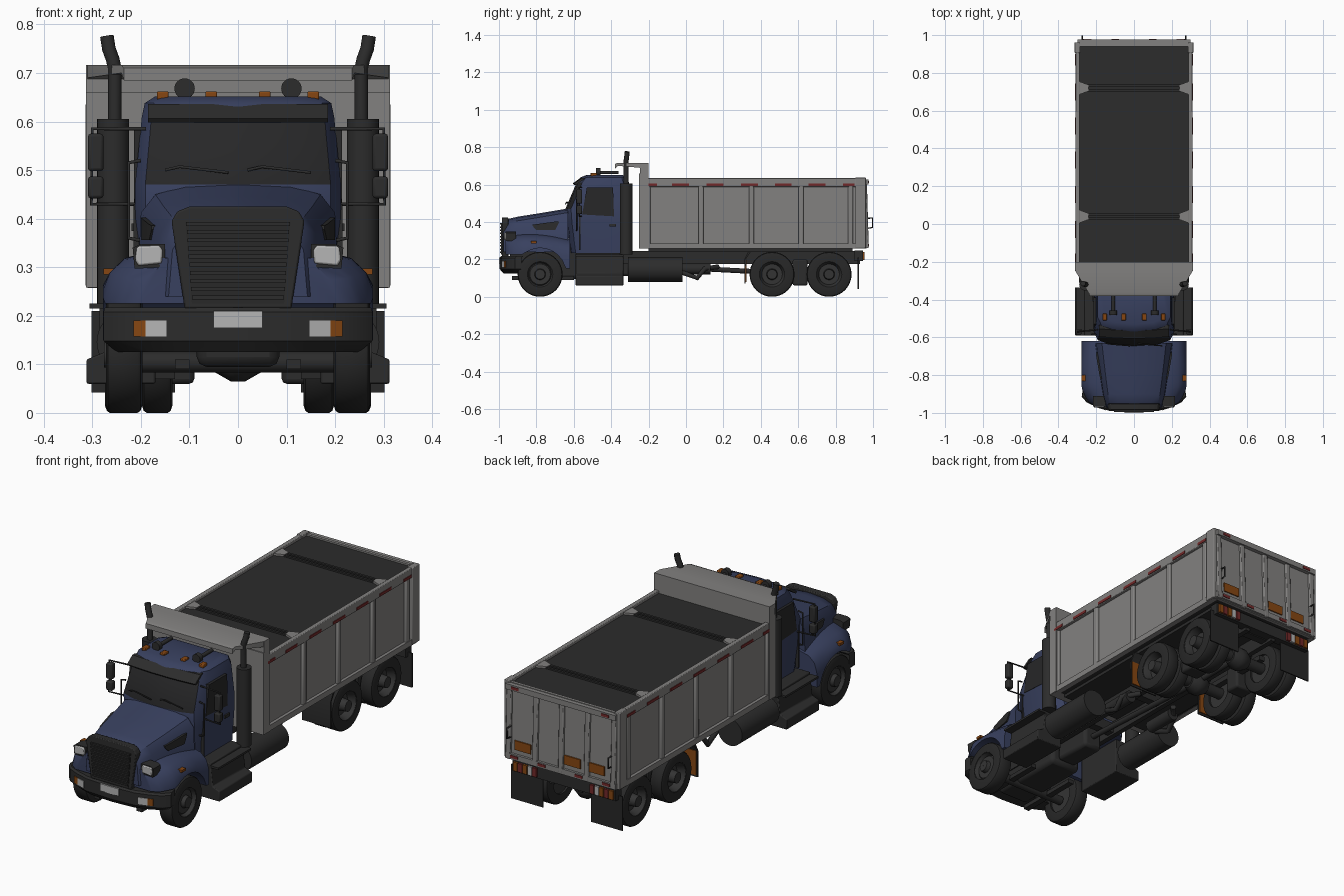
import bpy, bmesh, math
from mathutils import Vector

if "Cube" in bpy.data.objects:
    bpy.data.objects.remove(bpy.data.objects["Cube"])


def colour(name, r, g, b):
    m = bpy.data.materials.new(name)
    m.diffuse_color = (r, g, b, 1)
    m.use_nodes = True
    m.node_tree.nodes["Principled BSDF"].inputs["Base Color"].default_value = m.diffuse_color
    return m


BLUE = colour("cab blue", .04, .052, .115)
GREY = colour("bed grey", .225, .22, .215)
DARK = colour("dark plastic", .025, .025, .025)
TYRE = colour("tyre black", .021, .021, .021)
RIM = colour("rim grey", .034, .034, .034)
GLASS = colour("dark glass", .02, .02, .021)
WHITE = colour("lamp white", .46, .46, .46)
ORANGE = colour("amber", .24, .062, .006)
RED = colour("red", .17, .022, .022)


def finish(name, bm, mats, bevel=0, mir=False, rule=None):
    bmesh.ops.recalc_face_normals(bm, faces=bm.faces)
    if rule:
        for f in bm.faces:
            f.material_index = rule(f)
    me = bpy.data.meshes.new(name)
    bm.to_mesh(me)
    bm.free()
    for m in (mats if isinstance(mats, tuple) else (mats,)):
        me.materials.append(m)
    ob = bpy.data.objects.new(name, me)
    bpy.context.collection.objects.link(ob)
    bpy.ops.object.select_all(action='DESELECT')
    ob.select_set(True)
    bpy.context.view_layer.objects.active = ob
    bpy.ops.object.shade_smooth_by_angle(angle=math.radians(35))
    if bevel:
        b = ob.modifiers.new("bevel", 'BEVEL')
        b.width, b.segments = bevel, 2
    if mir:
        ob.modifiers.new("mirror", 'MIRROR')
    return ob


def loft(name, sections, mats, closed=False, **kw):
    """Skin a row of closed outlines; the ends are capped unless the row is closed."""
    bm = bmesh.new()
    rings = [[bm.verts.new(p) for p in s] for s in sections]
    n = len(rings[0])
    pairs = list(zip(rings, rings[1:])) + ([(rings[-1], rings[0])] if closed else [])
    for a, b in pairs:
        for i in range(n):
            bm.faces.new((a[i], a[(i + 1) % n], b[(i + 1) % n], b[i]))
    if not closed:
        bm.faces.new(rings[0])
        bm.faces.new(rings[-1])
    return finish(name, bm, mats, **kw)


def box(name, x, y, z, mats, **kw):
    return loft(name, [[(x[0], y[0], h), (x[1], y[0], h), (x[1], y[1], h), (x[0], y[1], h)] for h in z], mats, **kw)


def prism(name, pts, lo, hi, axis, mats, **kw):
    """Extrude a 2D outline along one axis."""
    def put(p, d):
        q = list(p)
        q.insert(axis, d)
        return tuple(q)
    return loft(name, [[put(p, d) for p in pts] for d in (lo, hi)], mats, **kw)


def lathe(name, prof, centre, axis, mats, n=36, **kw):
    """Spin (radius, offset) points about an axis through centre."""
    secs = []
    for i in range(n):
        a = 2 * math.pi * i / n
        ring = []
        for r, d in prof:
            p = [r * math.cos(a), r * math.sin(a)]
            p.insert(axis, d)
            ring.append(Vector(p) + Vector(centre))
        secs.append(ring)
    return loft(name, secs, mats, closed=True, **kw)


def cyl(name, r, centre, half, axis, mats, n=24, **kw):
    return lathe(name, [(.0005, -half), (r, -half), (r, half), (.0005, half)], centre, axis, mats, n, **kw)


def tube(name, pts, r, mats, mir=True):
    cu = bpy.data.curves.new(name, 'CURVE')
    cu.dimensions, cu.bevel_depth, cu.bevel_resolution, cu.use_fill_caps = '3D', r, 3, True
    sp = cu.splines.new('POLY')
    sp.points.add(len(pts) - 1)
    for p, q in zip(sp.points, pts):
        p.co = (*q, 1)
    cu.materials.append(mats)
    ob = bpy.data.objects.new(name, cu)
    bpy.context.collection.objects.link(ob)
    if mir:
        ob.modifiers.new("mirror", 'MIRROR')


# Cab: plan outlines stacked by height, windscreen picked out by direction
def plan(z, yf, w, yb):
    half = [(.01, yf), (.6 * w, yf + .008), (.9 * w, yf + .03), (w, yf + .07), (w, yb - .03), (w - .025, yb)]
    return [(x, y, z) for x, y in half] + [(-x, y, z) for x, y in reversed(half)]


loft("cab", [plan(.235, -.62, .20, -.30), plan(.40, -.64, .212, -.30), plan(.47, -.645, .212, -.30),
             plan(.61, -.585, .198, -.305), plan(.638, -.565, .192, -.315), plan(.652, -.53, .17, -.34)], (BLUE, GLASS),
     rule=lambda f: int(.47 < f.calc_center_median().z < .61 and f.normal.y < -.45))
prism("door_window", [(-.555, .44), (-.385, .43), (-.39, .585), (-.53, .585)], .198, .214, 0, GLASS, mir=True)
prism("door_seam", [(-.572, .25), (-.565, .25), (-.565, .43), (-.572, .43)], .2, .215, 0, DARK, mir=True)
box("door_handle", (.205, .219), (-.41, -.375), (.375, .39), DARK, mir=True)
loft("sun_visor", [[(x, y + .28 * x * x + .006, z) for y, z in ((-.605, .598), (-.612, .606), (-.57, .636), (-.55, .636))]
                   for x in (-.185, -.12, -.05, .05, .12, .185)], DARK)
for s, x in ((-1, -.02), (-1, .15)):
    tube("wiper", [(x, -.645, .495), (x - .1, -.637, .507), (x - .13, -.632, .50)], .003, DARK, False)

# Roof lamps and horns
for x in (.055, .155):
    box("roof_marker", (x - .012, x + .012), (-.51, -.475), (.645, .662), ORANGE, mir=True, bevel=.003)
cyl("roof_lamp", .021, (.11, -.47, .668), .012, 1, DARK, mir=True)
cyl("horn", .009, (.11, -.42, .664), .06, 1, DARK, n=12, mir=True)


# Hood: arched sections from nose to windscreen
def arch(y, zt, w):
    half = [(.01, zt), (.55 * w, zt - .006), (.85 * w, zt - .022), (w, zt - .06), (w + .008, .24)]
    return [(x, y, z) for x, z in half] + [(-x, y, z) for x, z in reversed(half)]


loft("hood", [arch(-.975, .395, .135), arch(-.955, .415, .148), arch(-.90, .428, .162),
              arch(-.78, .447, .18), arch(-.63, .472, .2)], BLUE)
loft("hood_vent", [[(w, y, a), (w, y, b), (w - .03, y, b), (w - .03, y, a)] for w, y, a, b in
                   ((.178, -.82, .378, .386), (.183, -.80, .356, .388), (.2, -.70, .356, .402), (.2, -.68, .394, .402))],
     DARK, mir=True)

# Front fenders: arched over the wheel
fenders = []
for i in range(17):
    y = -.965 + .345 * i / 16
    d = .14 ** 2 - (y + .78) ** 2
    zb = max(.12 + math.sqrt(max(d, 0)), .225 if y < -.78 else .15)
    t = i / 16
    zt = .295 + .03 * math.sin(math.pi * min(1, .15 + t * .8))
    xo = .205 + .073 * min(1, math.sqrt(t * 3.5))
    fenders.append([(.10, y, zb), (.10, y, zt + .01), (.17, y, zt + .01), (xo - .045, y, zt - .006),
                    (xo - .014, y, zt - .035), (xo, y, max(zb + .004, zt - .085)), (xo, y, zb)])
loft("front_fender", fenders, BLUE, mir=True)
prism("headlight", [(.157, .308), (.205, .303), (.212, .315), (.208, .343), (.162, .345), (.155, .335)], -.972, -.92, 1,
      WHITE, bevel=.004, mir=True)
prism("headlight_housing", [(.15, .30), (.213, .297), (.217, .34), (.2, .348), (.15, .348)], -.965, -.91, 1, DARK, mir=True)
box("fender_marker", (.25, .277), (-.83, -.80), (.285, .297), ORANGE, mir=True)

# Grille with bars
prism("grille_surround", [(-.11, .215), (.11, .215), (.137, .395), (.125, .415), (.10, .425),
                          (-.10, .425), (-.125, .415), (-.137, .395)], -.985, -.95, 1, DARK, bevel=.004)
prism("grille_mesh", [(-.095, .225), (.095, .225), (.108, .393), (-.108, .393)], -.988, -.98, 1, TYRE)
for i in range(10):
    z = .234 + .0168 * i
    box("grille_bar", (-.095 - .0013 * i, .095 + .0013 * i), (-.994, -.984), (z, z + .008), DARK)

# Bumper
bump = [(.272, -.88), (.277, -.915), (.25, -.945), (.20, -.968), (.13, -.989), (.01, -.996)]
bump += [(-x, y) for x, y in reversed(bump)]
loft("bumper", [[(x * s, y + o, z) for x, y in bump] for z, s, o in ((.125, .9, .02), (.148, 1, 0), (.208, 1, 0), (.217, .99, .008))], DARK)
box("number_plate", (-.05, .05), (-1.0, -.99), (.175, .21), WHITE)
for n, m, x0, x1 in (("fog_light", WHITE, .147, .19), ("turn_signal", ORANGE, .19, .215)):
    loft(n, [[(x, y, .157), (x, y, .19), (x, y + .02, .19), (x, y + .02, .157)] for x in (x0, x1)
             for y in (-.992 + (x - .13) * .3,)], m, mir=True)

# Mirrors
box("mirror_upper", (.277, .309), (-.585, -.555), (.498, .575), DARK, bevel=.006, mir=True)
box("mirror_lower", (.277, .309), (-.585, -.555), (.442, .487), DARK, bevel=.006, mir=True)
tube("mirror_arm", [(.19, -.56, .585), (.30, -.57, .585), (.302, -.57, .43), (.20, -.56, .43)], .004, DARK)
tube("grab_handle", [(.2, -.585, .52), (.225, -.585, .515), (.225, -.585, .36), (.2, -.585, .355)], .004, DARK)

# Exhaust stacks, steps, tanks
cyl("exhaust_shield", .033, (.257, -.32, .415), .19, 2, DARK, mir=True)
tube("exhaust_pipe", [(.254, -.32, .58), (.254, -.32, .71), (.258, -.32, .728), (.266, -.317, .75), (.27, -.315, .776)], .014, DARK)
prism("cab_step", [(.17, .235), (.262, .235), (.275, .125), (.312, .11), (.312, .06), (.17, .06)], -.59, -.335, 1, DARK,
      mir=True, bevel=.004)
box("step_tread", (.25, .306), (-.59, -.335), (.215, .225), DARK, mir=True)
cyl("fuel_tank", .066, (.225, -.165, .146), .145, 1, DARK, n=32, mir=True)
cyl("air_tank", .03, (.13, .05, .15), .08, 1, DARK, mir=True)
tube("chassis_pipe", [(.15, -.02, .13), (.16, .06, .10), (.16, .10, .15), (.1, .17, .16)], .013, DARK)

# Chassis
box("frame_rail", (.065, .09), (-.94, .93), (.175, .245), DARK, mir=True)
for y in (-.6, -.25, .1, .3, .61, .88):
    box("cross_member", (-.07, .07), (y - .02, y + .02), (.185, .235), DARK)
box("engine", (-.085, .085), (-.9, -.5), (.095, .30), DARK, bevel=.02)
box("gearbox", (-.05, .05), (-.5, -.3), (.11, .24), DARK, bevel=.015)
tube("drive_shaft", [(0, -.3, .17), (0, .46, .13), (0, .765, .13)], .014, DARK, False)
box("bed_subframe", (-.26, .26), (-.20, .89), (.243, .27), DARK)
box("rear_crossbar", (-.28, .28), (.90, .945), (.19, .247), DARK)
box("suspension_block", (.09, .19), (.57, .65), (.06, .20), DARK, bevel=.01, mir=True)
box("leaf_spring", (.095, .125), (.42, .81), (.135, .16), DARK, mir=True)
box("front_spring", (.10, .13), (-.93, -.60), (.09, .11), DARK, mir=True)

# Wheels and axles
R = .12


def wheel(y, x0, x1, dish):
    w = x1 - x0
    lathe("tyre", [(.07, 0), (.105, 0), (.116, .004), (R, .01), (R, w - .01), (.116, w - .004), (.105, w), (.07, w)],
          (x0, y, R), 0, TYRE, 40, mir=True)
    prof = [(.0005, .01), (.072, .01), (.074, w - .002), (.068, w - .002), (.06, w - .02)]
    prof += [(.055, w - dish), (.03, w - dish), (.026, w + .004), (.0005, w + .004)]
    lathe("rim", prof, (x0, y, R), 0, RIM, 32, mir=True)


wheel(-.78, .197, .272, .015)
for y in (.46, .765):
    wheel(y, .135, .198, .03)
    wheel(y, .206, .274, .04)
    cyl("rear_axle", .028, (0, y, R), .2, 0, DARK)
    lathe("differential", [(.0005, -.06), (.035, -.05), (.055, -.015), (.055, .015), (.035, .05), (.0005, .06)],
          (0, y, R), 0, DARK, 20)
cyl("front_axle", .022, (0, -.78, .105), .2, 0, DARK)

# Mud flaps and tail lights
box("rear_mud_flap", (.13, .302), (.918, .924), (.042, .21), TYRE, mir=True)
prism("front_mud_flap", [(.335, .245), (.312, .20), (.312, .07), (.318, .07), (.32, .20), (.345, .24)], .13, .285, 0, TYRE, mir=True)
box("flap_backing", (.135, .28), (.317, .323), (.08, .20), ORANGE, mir=True)
for i, m in enumerate((RED, WHITE, ORANGE, RED, ORANGE)):
    box("tail_light", (.145 + .026 * i, .167 + .026 * i), (.94, .955), (.197, .24), m, mir=True)

# Dump bed: grey body, dark cover and underside chosen by direction
box("bed_body", (-.295, .295), (-.23, .95), (.258, .622), (GREY, DARK), rule=lambda f: int(abs(f.normal.z) > .5))
box("top_rail", (.288, .31), (-.24, .955), (.588, .635), GREY, bevel=.003, mir=True)
box("bottom_rail", (.285, .31), (-.24, .955), (.257, .285), GREY, mir=True)
for y, h in ((-.215, .025), (.08, .014), (.35, .014), (.615, .014), (.88, .014), (.94, .02)):
    box("side_rib", (.285, .308), (y - h, y + h), (.26, .60), GREY, bevel=.006, mir=True)
box("rear_post", (.285, .314), (.905, .962), (.26, .637), GREY, bevel=.003, mir=True)
box("front_wall", (-.313, .313), (-.25, -.20), (.258, .66), GREY)
for i, y in enumerate((-.185, -.03, .155, .34, .52, .70, .87)):
    w = .045 if 0 < i < 6 else .03
    box("side_reflector", (.305, .313), (y - w, y + w), (.592, .606), RED, mir=True)

# Cover bars with corner brackets
for y in (.04, .72):
    for d in (-.012, .012):
        box("cover_bar", (-.27, .27), (y + d - .006, y + d + .006), (.615, .63), DARK)
    prism("bar_bracket", [(.29, y - .035), (.29, y + .035), (.24, y + .016), (.24, y - .016)], .615, .632, 2, GREY, mir=True)

# Cab shield over the roof
prism("shield_wall", [(-.313, .62), (.313, .62), (.313, .716), (-.313, .716)], -.245, -.20, 1, GREY)
loft("cab_shield", [[(-w, y, a), (w, y, a), (w, y, b), (-w, y, b)] for w, y, a, b in
                    ((.313, -.21, .675, .716), (.31, -.25, .69, .716), (.24, -.365, .70, .716), (.235, -.38, .685, .71))], GREY)

# Tailgate: panel, ribs, patches, hooks
prism("tailgate", [(.94, .258), (.965, .258), (.955, .63), (.94, .63)], -.30, .30, 0, GREY)
for x in (-.285, -.14, 0, .14, .285):
    prism("tailgate_rib", [(.95, .26), (.977, .26), (.967, .625), (.95, .625)], x - .013, x + .013, 0, GREY, bevel=.004)
for z in (.262, .60):
    box("tailgate_rail", (-.30, .30), (.945, .976), (z, z + .027), GREY)
for x in (.21, -.06, -.19):
    box("tailgate_patch", (x - .044, x + .044), (.95, .969), (.31, .355), ORANGE)
for x in (.10, .25):
    box("tailgate_reflector", (x - .02, x + .02), (.96, .979), (.27, .283), RED, mir=True)
box("top_reflector", (.225, .265), (.96, .979), (.607, .62), RED, mir=True)
tube("tailgate_hook", [(.275, .95, .42), (.275, .996, .42), (.275, .996, .37), (.275, .96, .365)], .004, DARK)
